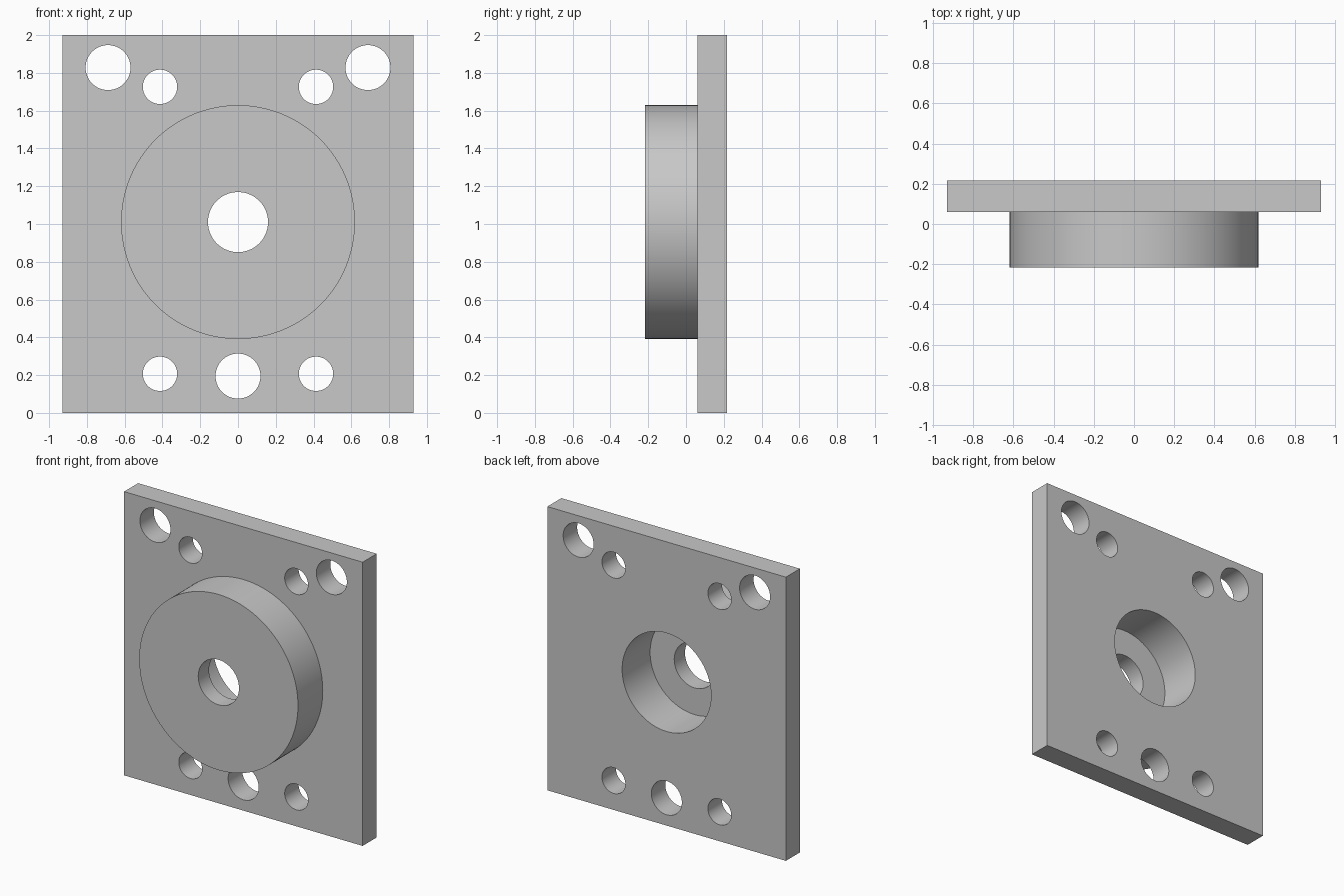
import bpy
import math

if "Cube" in bpy.data.objects:
    bpy.data.objects.remove(bpy.data.objects["Cube"], do_unlink=True)

# Overall sizes
WIDTH, HEIGHT = 1.86, 2.0
FRONT, BACK = -0.216, 0.216
PLATE_FRONT = 0.06
HUB_Z = 1.01
OVERSHOOT = 0.1

grey = bpy.data.materials.new("light grey metal")
grey.use_nodes = True
colour = (0.58, 0.58, 0.58, 1)
grey.diffuse_color = colour
grey.node_tree.nodes["Principled BSDF"].inputs["Base Color"].default_value = colour


def cylinder(name, x, z, radius, y0, y1, sides=96):
    """Cylinder lying along y, from y0 to y1."""
    bpy.ops.mesh.primitive_cylinder_add(
        vertices=sides, radius=radius, depth=y1 - y0,
        location=(x, (y0 + y1) / 2, z), rotation=(math.pi / 2, 0, 0))
    obj = bpy.context.object
    obj.name = name
    obj.data.materials.append(grey)
    return obj


def combine(target, tool, operation):
    """Apply a boolean and remove the tool object."""
    mod = target.modifiers.new(operation.lower(), "BOOLEAN")
    mod.operation = operation
    mod.solver = "EXACT"
    mod.object = tool
    bpy.context.view_layer.objects.active = target
    bpy.ops.object.modifier_apply(modifier=mod.name)
    bpy.data.objects.remove(tool, do_unlink=True)


# Rectangular back plate
bpy.ops.mesh.primitive_cube_add(
    size=1, location=(0, (PLATE_FRONT + BACK) / 2, HEIGHT / 2))
plate = bpy.context.object
plate.name = "flange_plate"
plate.scale = (WIDTH, BACK - PLATE_FRONT, HEIGHT)
bpy.ops.object.transform_apply(location=True, rotation=False, scale=True)
plate.data.materials.append(grey)

# Round boss on the front
boss = cylinder("boss", 0, HUB_Z, 0.619, FRONT, PLATE_FRONT + 0.05, 128)
combine(plate, boss, "UNION")

# Wide counterbore from the back, then the narrow through bore
combine(plate, cylinder("counterbore", 0, HUB_Z, 0.347, BACK - 0.312,
                        BACK + OVERSHOOT), "DIFFERENCE")
combine(plate, cylinder("bore", 0, HUB_Z, 0.159, FRONT - OVERSHOOT,
                        BACK + OVERSHOOT), "DIFFERENCE")

# Large and small bolt holes: x, z, radius
holes = [(0, 0.195, 0.119)]
for side in (-1, 1):
    holes += [(side * 0.688, 1.828, 0.119),
              (side * 0.413, 1.726, 0.091),
              (side * 0.413, 0.207, 0.091)]
for x, z, radius in holes:
    combine(plate, cylinder("bolt_hole", x, z, radius, FRONT - OVERSHOOT,
                            BACK + OVERSHOOT, 64), "DIFFERENCE")

# Smooth round walls, crisp rims
bpy.ops.object.select_all(action="DESELECT")
plate.select_set(True)
bpy.context.view_layer.objects.active = plate
bpy.ops.object.shade_smooth_by_angle(angle=math.radians(30))
